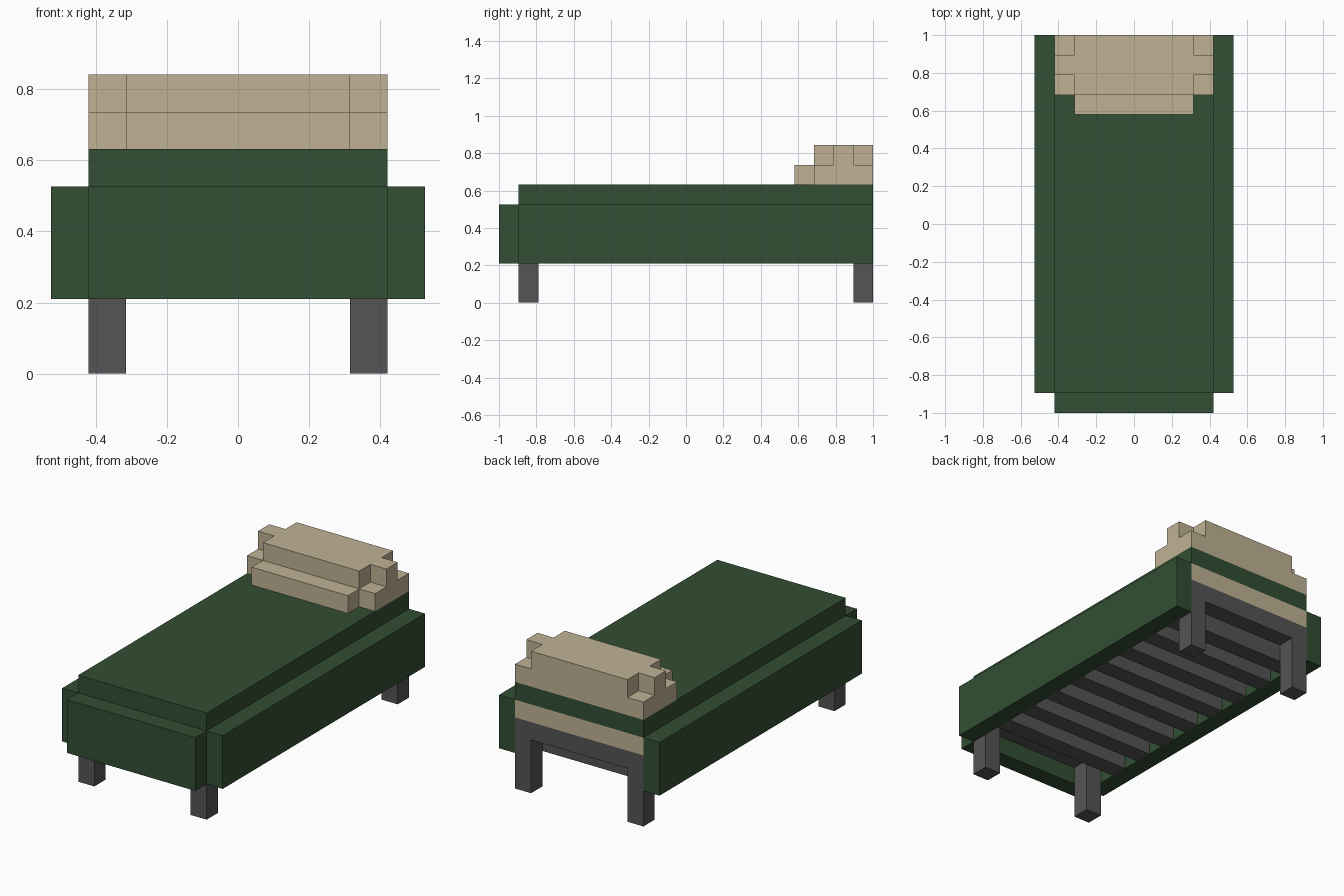
import bpy
import bmesh

U = 2 / 19  # one block

cube = bpy.data.objects.get("Cube")
if cube:
    bpy.data.objects.remove(cube, do_unlink=True)


def material(name, rgb):
    m = bpy.data.materials.new(name)
    m.use_nodes = True
    col = (*rgb, 1)
    m.diffuse_color = col
    m.node_tree.nodes["Principled BSDF"].inputs["Base Color"].default_value = col
    return m


green = material("dark green cloth", (0.032, 0.077, 0.033))
beige = material("beige linen", (0.525, 0.445, 0.295))
gray = material("dark gray wood", (0.089, 0.089, 0.089))


def blocks(name, mat, *boxes):
    """One object from boxes given as (x range, y range, z range) in blocks."""
    bm = bmesh.new()
    for box in boxes:
        verts = bmesh.ops.create_cube(bm, size=1)["verts"]
        for v in verts:
            for axis, (lo, hi) in enumerate(box):
                v.co[axis] = (hi if v.co[axis] > 0 else lo) * U
    mesh = bpy.data.meshes.new(name)
    bm.to_mesh(mesh)
    bm.free()
    mesh.materials.append(mat)
    obj = bpy.data.objects.new(name, mesh)
    bpy.context.collection.objects.link(obj)
    return obj


WIDE, NARROW = (-4, 4), (-3, 3)
HEAD, FOOT = 9.5, -8.5
BED = (FOOT, HEAD)

# Legs under the four corners of the base board
for side, xs in (("left", (3, 4)), ("right", (-4, -3))):
    blocks("front_leg_" + side, gray, (xs, (FOOT, FOOT + 1), (0, 3)))
    blocks("back_leg_" + side, gray, (xs, (HEAD - 1, HEAD), (0, 3)))

# Base board with cross slats fixed below it, starting right behind the back legs
blocks("base_board", gray, (WIDE, BED, (3, 4)))
for i in range(8):
    y = HEAD - 1 - 2 * i
    blocks(f"slat_{i + 1}", gray, (WIDE, (y - 1, y), (2, 3)))

# Mattress
blocks("mattress", beige, (WIDE, BED, (4, 5)))

# Blanket: top sheet, hanging sides and hanging foot end
blocks("blanket_top", green, (WIDE, BED, (5, 6)))
blocks("blanket_left", green, ((4, 5), BED, (2, 5)))
blocks("blanket_right", green, ((-5, -4), BED, (2, 5)))
blocks("blanket_foot", green, (WIDE, (FOOT - 1, FOOT), (2, 5)))

# Pillow: stepped layers with notched corners
blocks("pillow_base", beige, (WIDE, (6.5, HEAD), (6, 7)))
blocks("pillow_front", beige, (NARROW, (5.5, 6.5), (6, 7)))
blocks("pillow_top", beige,
       (NARROW, (6.5, HEAD), (7, 8)),
       ((3, 4), (7.5, 8.5), (7, 8)),
       ((-4, -3), (7.5, 8.5), (7, 8)))
